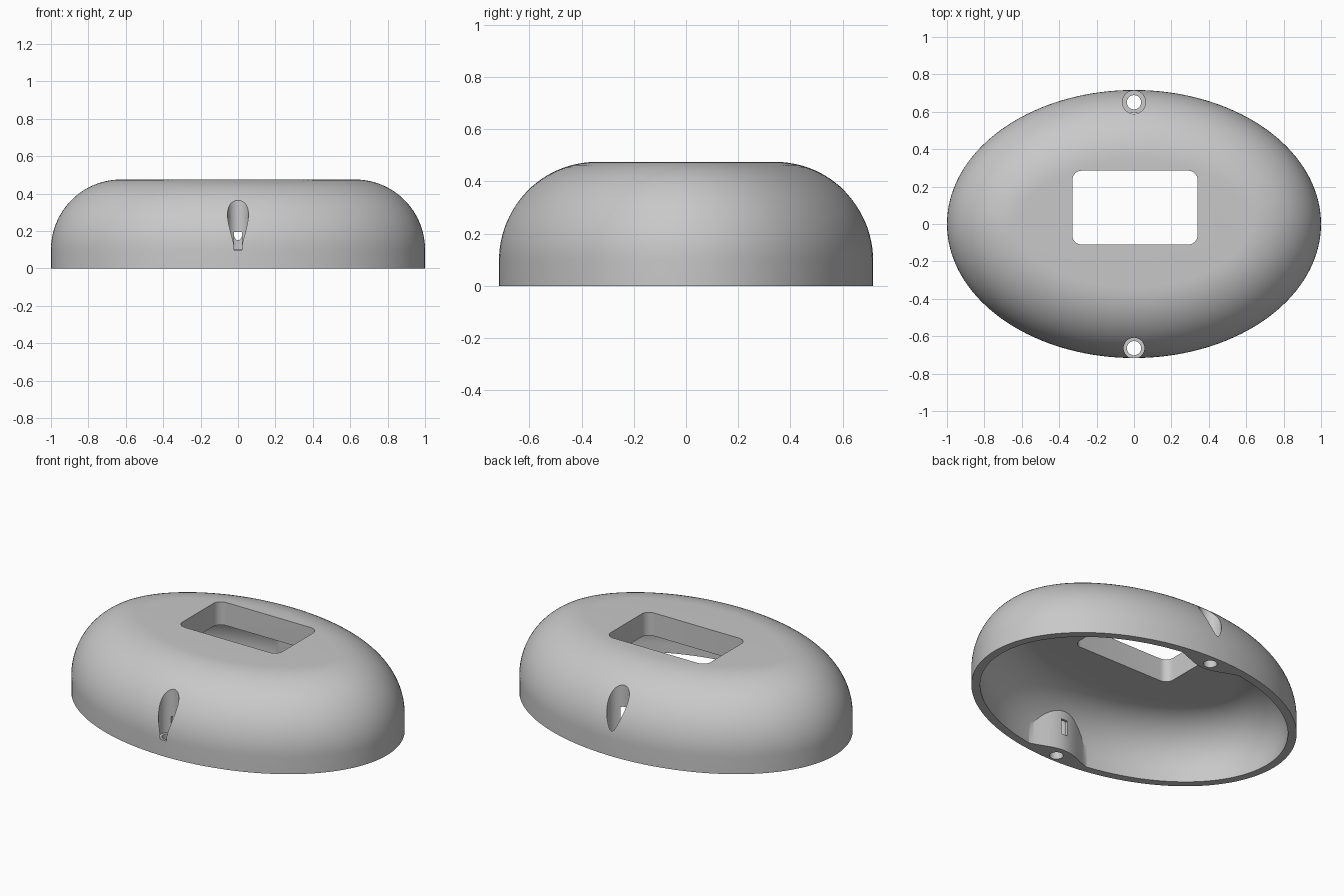
import bpy, bmesh
from math import sin, cos, pi, hypot

cube = bpy.data.objects.get("Cube")
if cube:
    bpy.data.objects.remove(cube, do_unlink=True)

grey = bpy.data.materials.new("plain grey")
grey.use_nodes = True
colour = (0.58, 0.58, 0.58, 1)
grey.diffuse_color = colour
grey.node_tree.nodes["Principled BSDF"].inputs["Base Color"].default_value = colour

HALF_X, HALF_Y = 1.0, 0.7165


def loft(name, rings):
    """Closed solid through rings of equal point count."""
    bm = bmesh.new()
    loops = [[bm.verts.new(p) for p in ring] for ring in rings]
    n = len(loops[0])
    for low, high in zip(loops, loops[1:]):
        for i in range(n):
            j = (i + 1) % n
            bm.faces.new((low[i], low[j], high[j], high[i]))
    bm.faces.new(loops[0][::-1])
    bm.faces.new(loops[-1])
    bmesh.ops.recalc_face_normals(bm, faces=bm.faces)
    mesh = bpy.data.meshes.new(name)
    bm.to_mesh(mesh)
    bm.free()
    mesh.materials.append(grey)
    obj = bpy.data.objects.new(name, mesh)
    bpy.context.collection.objects.link(obj)
    return obj


def prism(name, outline, z0, z1):
    return loft(name, [[(x, y, z) for x, y in outline] for z in (z0, z1)])


def oval(inset, z, n=144):
    """Ellipse moved inward along its normals."""
    ring = []
    for i in range(n):
        c, s = cos(2 * pi * i / n), sin(2 * pi * i / n)
        nx, ny = HALF_Y * c, HALF_X * s
        k = inset / hypot(nx, ny)
        ring.append((HALF_X * c - nx * k, HALF_Y * s - ny * k, z))
    return ring


def dome(name, inset, bottom, top, radius, steps=24):
    rings = [oval(inset, bottom)]
    for i in range(steps + 1):
        a = pi / 2 * i / steps
        rings.append(oval(inset + radius * (1 - cos(a)), top - radius * (1 - sin(a))))
    return loft(name, rings)


def circle(y, r, n=48):
    return [(r * cos(2 * pi * i / n), y + r * sin(2 * pi * i / n)) for i in range(n)]


def rounded_rect(x0, x1, y0, y1, r, n=8):
    corners = ((x1 - r, y1 - r), (x0 + r, y1 - r), (x0 + r, y0 + r), (x1 - r, y0 + r))
    return [(cx + r * cos(pi / 2 * (q + i / n)), cy + r * sin(pi / 2 * (q + i / n)))
            for q, (cx, cy) in enumerate(corners) for i in range(n + 1)]


def cut(target, cutter):
    mod = target.modifiers.new("cut", "BOOLEAN")
    mod.operation = "DIFFERENCE"
    mod.solver = "EXACT"
    mod.object = cutter
    bpy.context.view_layer.objects.active = target
    bpy.ops.object.modifier_apply(modifier=mod.name)
    bpy.data.objects.remove(cutter, do_unlink=True)


# Hollow inside, leaving low flared screw bosses at front and back
cavity = dome("cavity", 0.048, -0.2, 0.335, 0.28)
for side in (-1, 1):
    flare = [(0.26 * t / 16, side * (0.66 - 0.034 * (1 + cos(pi * t / 16))))
             for t in range(-16, 17)]
    flare += [(0.26, side * 0.8), (-0.26, side * 0.8)]
    cut(cavity, prism("boss", flare, -0.3, 0.5))

# Outer shell
shell = dome("domed_cover", 0, 0, 0.475, 0.375)
cut(shell, cavity)

# Window through the top
cut(shell, prism("window", rounded_rect(-0.33, 0.34, -0.11, 0.285, 0.05), 0.2, 0.7))

# Screw holes with wide recesses that break through the curved wall
for y, wide in ((-0.664, 0.056), (0.651, 0.062)):
    cut(shell, prism("recess", circle(y, wide), 0.098, 0.7))
    cut(shell, prism("screw_hole", circle(y, 0.038), -0.2, 0.2))

# Narrow slot from the front recess to the inside
slot = [(-0.022, -0.66), (0.022, -0.66), (0.022, -0.45), (-0.022, -0.45)]
cut(shell, prism("slot", slot, 0.1, 0.195))

bpy.ops.object.select_all(action="DESELECT")
shell.select_set(True)
bpy.context.view_layer.objects.active = shell
bpy.ops.object.shade_smooth_by_angle(angle=pi / 6)
